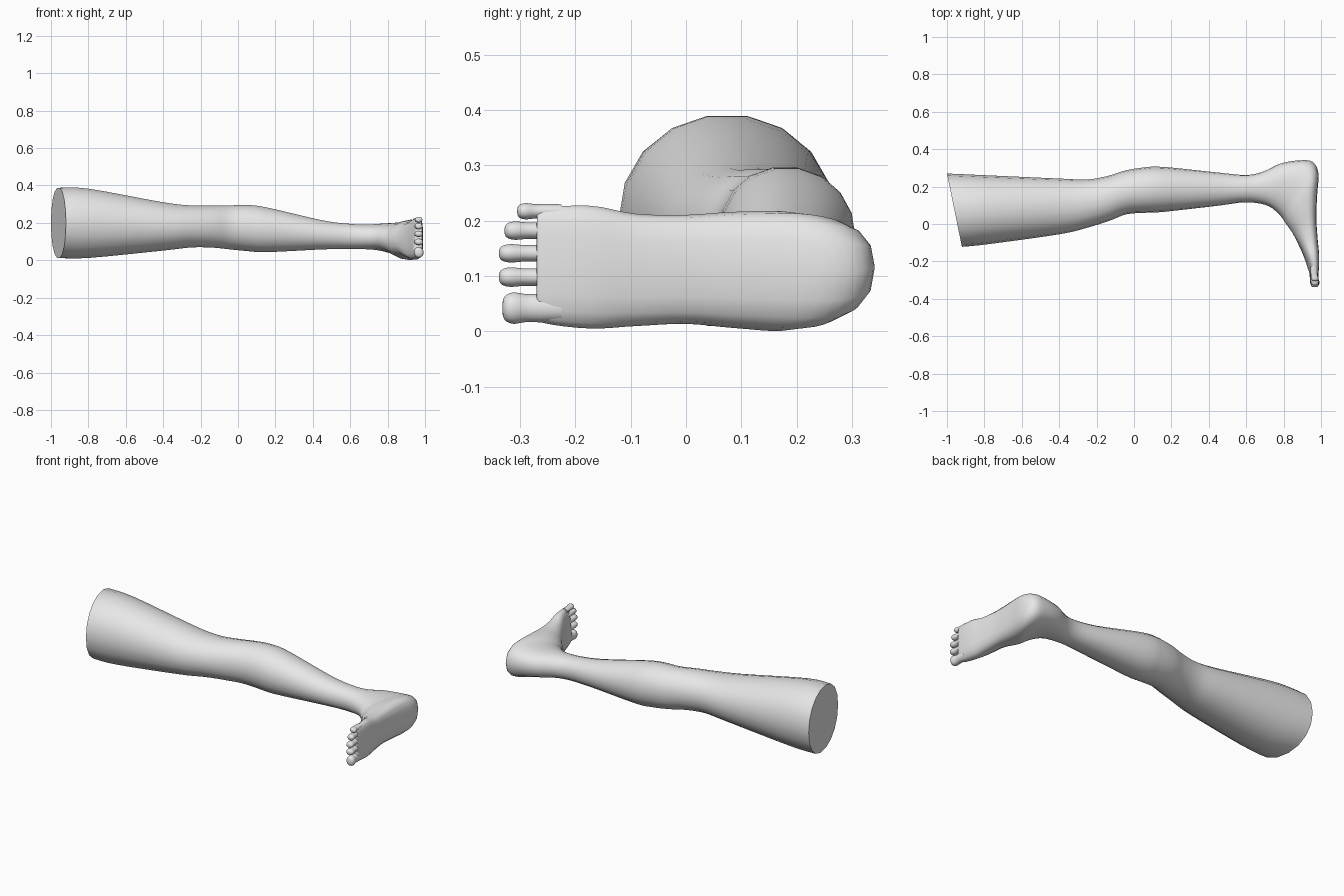
import bpy, bmesh, math
from mathutils import Vector

if "Cube" in bpy.data.objects:
    bpy.data.objects.remove(bpy.data.objects["Cube"])

SIDES = 18
skin = bpy.data.materials.new("grey_skin")
skin.diffuse_color = (0.8, 0.8, 0.8, 1)
skin.use_nodes = True
skin.node_tree.nodes["Principled BSDF"].inputs["Base Color"].default_value = skin.diffuse_color


def spline(rows, steps):
    """Smoothly interpolate rows of section parameters."""
    out = []
    for i in range(len(rows) - 1):
        a, b = rows[max(i - 1, 0)], rows[i]
        c, d = rows[i + 1], rows[min(i + 2, len(rows) - 1)]
        for s in range(steps):
            t = s / steps
            out.append([0.5 * (2 * q + (r - p) * t + (2 * p - 5 * q + 4 * r - w) * t * t
                               + (3 * q - p - 3 * r + w) * t ** 3)
                        for p, q, r, w in zip(a, b, c, d)])
    return out + [list(rows[-1])]


def section(row, turning):
    """Rounded ring between a front point and a back point, spanning low to high z."""
    xi, yi, xo, yo, lo, hi = row
    front, back = Vector((xi, yi, 0)), Vector((xo, yo, 0))
    mid, half = (front + back) / 2, (back - front) / 2
    # The more a section turns into the foot, the squarer and flatter its sole
    turn = max(0, half.normalized().x) if turning else 0
    power = 2.1 + 0.8 * turn
    taper = 0.2 * math.sin(math.pi * turn ** 2)
    skew = 0.012 * turn
    ring = []
    for k in range(SIDES):
        a = 2 * math.pi * k / SIDES
        c, s = math.cos(a), math.sin(a)
        u = math.copysign(abs(c) ** (2 / power), c)
        v = math.copysign(abs(s) ** (2 / power), s)
        p = mid + half * u
        p.z = (lo + hi) / 2 + (hi - lo) / 2 * v * (1 + taper * u)
        p.x += skew * v * (1 - u) / 2
        ring.append(p)
    return ring


def loft(name, rows, steps, turning=False):
    bm = bmesh.new()
    rings = [[bm.verts.new(p) for p in section(r, turning)] for r in spline(rows, steps)]
    for r, q in zip(rings, rings[1:]):
        for k in range(SIDES):
            n = (k + 1) % SIDES
            bm.faces.new((r[k], r[n], q[n], q[k]))
    bm.faces.new(rings[0])
    bm.faces.new(rings[-1])
    bmesh.ops.recalc_face_normals(bm, faces=bm.faces)
    mesh = bpy.data.meshes.new(name)
    bm.to_mesh(mesh)
    bm.free()
    mesh.materials.append(skin)
    ob = bpy.data.objects.new(name, mesh)
    bpy.context.collection.objects.link(ob)
    bpy.ops.object.select_all(action='DESELECT')
    ob.select_set(True)
    bpy.context.view_layer.objects.active = ob
    bpy.ops.object.shade_smooth_by_angle(angle=math.radians(50))


# Thigh to sole as one skin: front x, y, back x, y, low z, high z
leg = [
    (-.92, -.122, -1.0, .27, .010, .390),
    (-.78, -.108, -.82, .262, .010, .385),
    (-.40, -.055, -.40, .243, .050, .312),
    (-.25, -.020, -.25, .238, .067, .295),
    (-.13, .018, -.14, .257, .066, .294),
    (-.04, .052, -.05, .285, .057, .295),
    (.06, .060, .05, .302, .047, .297),
    (.16, .065, .16, .305, .042, .283),
    (.45, .098, .45, .275, .057, .215),
    (.59, .116, .60, .262, .060, .196),
    (.68, .108, .69, .280, .058, .192),
    (.73, .090, .78, .322, .052, .196),
    (.765, .062, .88, .340, .037, .200),
    (.790, .035, .955, .332, .017, .206),
    (.808, .008, .986, .270, .004, .214),
    (.828, -.020, .979, .150, .010, .212),
    (.852, -.055, .975, .030, .017, .207),
    (.882, -.110, .982, -.080, .010, .212),
    (.912, -.175, .990, -.170, .004, .228),
    (.940, -.255, .987, -.258, .014, .224),
    (.950, -.268, .980, -.270, .030, .212),
]
loft("leg_and_foot", leg, 4, turning=True)

# Toes: centre height, half width, tip y, half thickness
toes = {
    "big_toe": (.042, .029, -.332, .026),
    "second_toe": (.098, .018, -.338, .023),
    "third_toe": (.141, .017, -.338, .022),
    "fourth_toe": (.182, .017, -.328, .021),
    "little_toe": (.217, .015, -.305, .020),
}
# Position along the toe, relative girth, centre x
toe_shape = [(0, .85, .962), (.35, .9, .962), (.6, .88, .963), (.8, 1, .966),
             (.93, .85, .967), (.985, .55, .966), (1, .2, .965)]
root = -.225
for name, (z, w, tip, h) in toes.items():
    rows = []
    for t, size, x in toe_shape:
        y = root + (tip - root) * t
        rows.append((x - h * size, y, x + h * size, y, z - w * size, z + w * size))
    loft(name, rows, 2)
